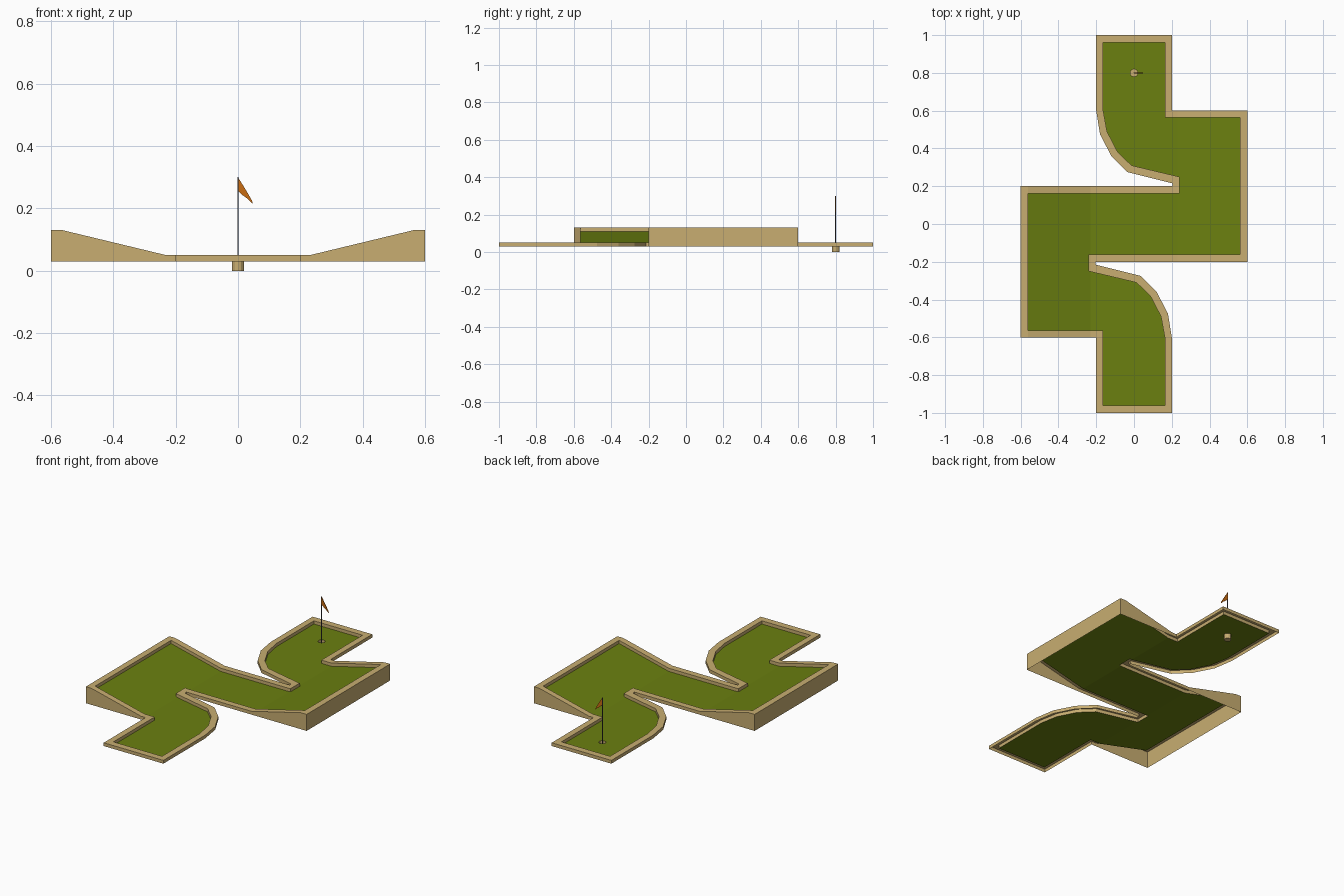
import bpy, bmesh, math

if "Cube" in bpy.data.objects:
    bpy.data.objects.remove(bpy.data.objects["Cube"])

def material(name, rgb):
    m = bpy.data.materials.new(name)
    m.diffuse_color = (*rgb, 1)
    m.use_nodes = True
    m.node_tree.nodes["Principled BSDF"].inputs["Base Color"].default_value = m.diffuse_color
    return m

WOOD = material("tan wood", (0.58, 0.42, 0.165))
GRASS = material("green turf", (0.145, 0.215, 0.005))
ORANGE = material("orange cloth", (0.58, 0.15, 0.006))
METAL = material("dark metal", (0.09, 0.09, 0.10))

def finish(bm, name, mat):
    me = bpy.data.meshes.new(name)
    bm.to_mesh(me)
    bm.free()
    me.materials.append(mat)
    ob = bpy.data.objects.new(name, me)
    bpy.context.collection.objects.link(ob)
    return ob

# Half of the course outline; the other half is its 180 degree rotation
OUTER = [(-.2, -1), (.2, -1), (.2, -.6), (.18, -.475), (.12, -.36), (.035, -.275),
         (-.205, -.215), (-.205, -.2), (.6, -.2), (.6, .6), (.2, .6)]
INNER = [(-.163, -.96), (.163, -.96), (.163, -.6), (.143, -.49), (.087, -.382), (.013, -.31),
         (-.24, -.25), (-.24, -.162), (.562, -.162), (.562, .565), (.163, .565)]
HOLE_Y, HOLE_R, SIDES = 0.8, 0.02, 12

def full(half):
    return half + [(-x, -y) for x, y in half]

def ring(bm, pts, z):
    return [bm.verts.new((x, y, z)) for x, y in pts]

def bridge(bm, a, b):
    for i in range(len(a)):
        j = (i + 1) % len(a)
        bm.faces.new((a[i], a[j], b[j], b[i]))

def lift(x):
    # Both sides of the course ramp up to a flat high edge
    return 0.08 * min(1, max(0, (abs(x) - 0.23) / 0.332))

def ramp(bm):
    # Cut at the ramp ends, then raise everything except the wall foot
    for x in (-.562, -.23, .23, .562):
        geom = bm.verts[:] + bm.edges[:] + bm.faces[:]
        bmesh.ops.bisect_plane(bm, geom=geom, plane_co=(x, 0, 0), plane_no=(1, 0, 0), dist=1e-5)
    for v in bm.verts:
        if v.co.z > 0.031:
            v.co.z += lift(v.co.x) - 0.001

# Border: outer side, top and inner side, open underneath
bm = bmesh.new()
loops = [ring(bm, full(OUTER), 0.03), ring(bm, full(OUTER), 0.051),
         ring(bm, full(INNER), 0.051), ring(bm, full(INNER), 0.0315)]
for a, b in zip(loops, loops[1:]):
    bridge(bm, a, b)
bmesh.ops.delete(bm, geom=[e for e in bm.edges if not e.link_faces], context='EDGES')
# vertical cuts keep the foot of the outer side level
for x in (-.562, -.23, .23, .562):
    bmesh.ops.bisect_plane(bm, geom=bm.verts[:] + bm.edges[:] + bm.faces[:],
                           plane_co=(x, 0, 0), plane_no=(1, 0, 0), dist=1e-5)
for v in bm.verts:
    if v.co.z > 0.031:
        v.co.z += lift(v.co.x) - 0.001
finish(bm, "wooden_border", WOOD)

# Turf floor with the hole left open
circle = [(HOLE_R * math.cos(2 * math.pi * i / SIDES),
           HOLE_Y + HOLE_R * math.sin(2 * math.pi * i / SIDES)) for i in range(SIDES)]
bm = bmesh.new()
edges = []
for pts in (full(INNER), circle):
    r = ring(bm, pts, 0.0315)
    edges += [bm.edges.new((r[i], r[(i + 1) % len(r)])) for i in range(len(r))]
bmesh.ops.triangle_fill(bm, use_beauty=True, use_dissolve=False, edges=edges, normal=(0, 0, 1))
ramp(bm)
for f in bm.faces:
    f.normal_update()
    if f.normal.z < 0:
        f.normal_flip()
finish(bm, "turf_floor", GRASS)

# Cup under the hole
bm = bmesh.new()
low, high = ring(bm, circle, 0.0), ring(bm, circle, 0.0305)
bridge(bm, low, high)
bm.faces.new(low[::-1])
finish(bm, "hole_cup", WOOD)

# Flag pole
bm = bmesh.new()
bmesh.ops.create_cone(bm, cap_ends=True, segments=6, radius1=0.0025, radius2=0.0025, depth=0.298)
bmesh.ops.translate(bm, verts=bm.verts, vec=(0, HOLE_Y, 0.151))
finish(bm, "flag_pole", METAL)

# Drooping flag, a thin extruded profile
bm = bmesh.new()
prof = [(0, .257), (.014, .243), (.032, .23), (.047, .215), (.045, .225), (.026, .258), (0, .3)]
f = bm.faces.new([bm.verts.new((x, HOLE_Y - .002, z)) for x, z in prof])
ext = bmesh.ops.extrude_face_region(bm, geom=[f], use_keep_orig=True)
bmesh.ops.translate(bm, verts=[g for g in ext["geom"] if isinstance(g, bmesh.types.BMVert)], vec=(0, .004, 0))
bmesh.ops.recalc_face_normals(bm, faces=bm.faces)
finish(bm, "flag", ORANGE)
